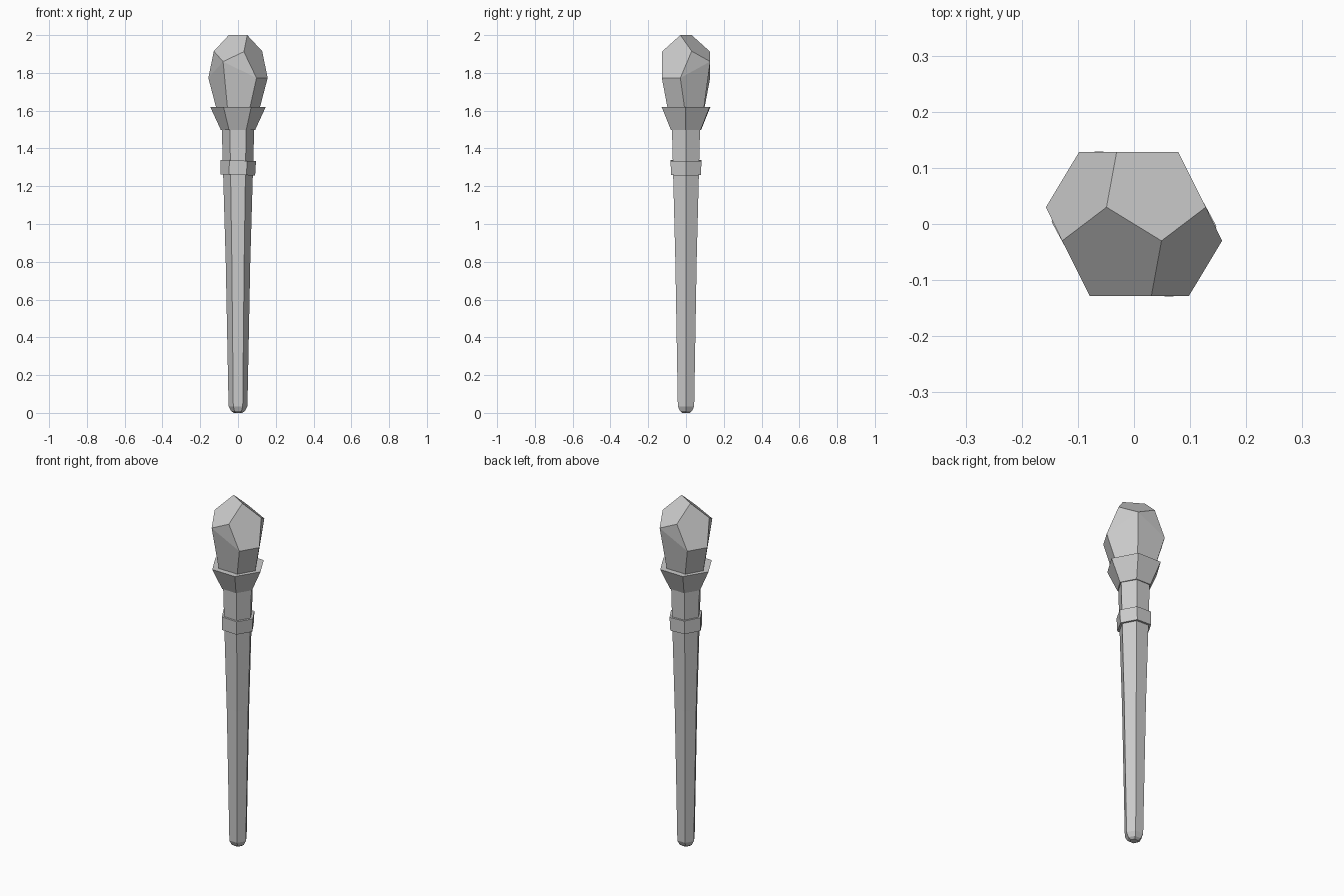
import bpy, bmesh
from math import cos, sin, pi, radians

if "Cube" in bpy.data.objects:
    bpy.data.objects.remove(bpy.data.objects["Cube"])


def finish(bm, name):
    bmesh.ops.recalc_face_normals(bm, faces=bm.faces)
    mesh = bpy.data.meshes.new(name)
    bm.to_mesh(mesh)
    bm.free()
    obj = bpy.data.objects.new(name, mesh)
    bpy.context.collection.objects.link(obj)
    return obj


def hex_ring(r, z):
    return [(r * cos(i * pi / 3), r * sin(i * pi / 3), z) for i in range(6)]


def hex_lathe(name, profile):
    """Closed six-sided solid from (radius, height) pairs."""
    bm = bmesh.new()
    rings = [[bm.verts.new(p) for p in hex_ring(r, z)] for r, z in profile]
    for a, b in zip(rings, rings[1:]):
        for i in range(6):
            j = (i + 1) % 6
            bm.faces.new((a[i], a[j], b[j], b[i]))
    bm.faces.new(rings[0][::-1])
    bm.faces.new(rings[-1])
    return finish(bm, name)


# Tapered handle with a blunt rounded foot
hex_lathe("shaft", [(0.022, 0), (0.037, 0.01), (0.05, 0.035),
                    (0.065, 0.8), (0.086, 1.51)])

# Slightly tilted band around the handle
band = hex_lathe("band", [(0.092, -0.038), (0.094, 0.038)])
band.location.z = 1.298
band.rotation_euler = (0, radians(2), 0)

# Flared socket holding the gem
socket = hex_lathe("socket", [(0.091, 1.498), (0.147, 1.62)])
socket.rotation_euler.z = radians(-1.5)

# Faceted gem: half of the points, repeated by a half turn about z
half = [(0.049, -0.03, 2.0), (0.128, 0.03, 1.915), (0.031, -0.128, 1.912),
        (0.157, -0.03, 1.773), (0.098, -0.128, 1.773), (-0.079, -0.128, 1.86)]
points = half + [(-x, -y, z) for x, y, z in half] + hex_ring(0.101, 1.56)
bm = bmesh.new()
for p in points:
    bm.verts.new(p)
bmesh.ops.convex_hull(bm, input=bm.verts)
bmesh.ops.dissolve_limit(bm, angle_limit=radians(9), verts=bm.verts, edges=bm.edges)
finish(bm, "gem")
